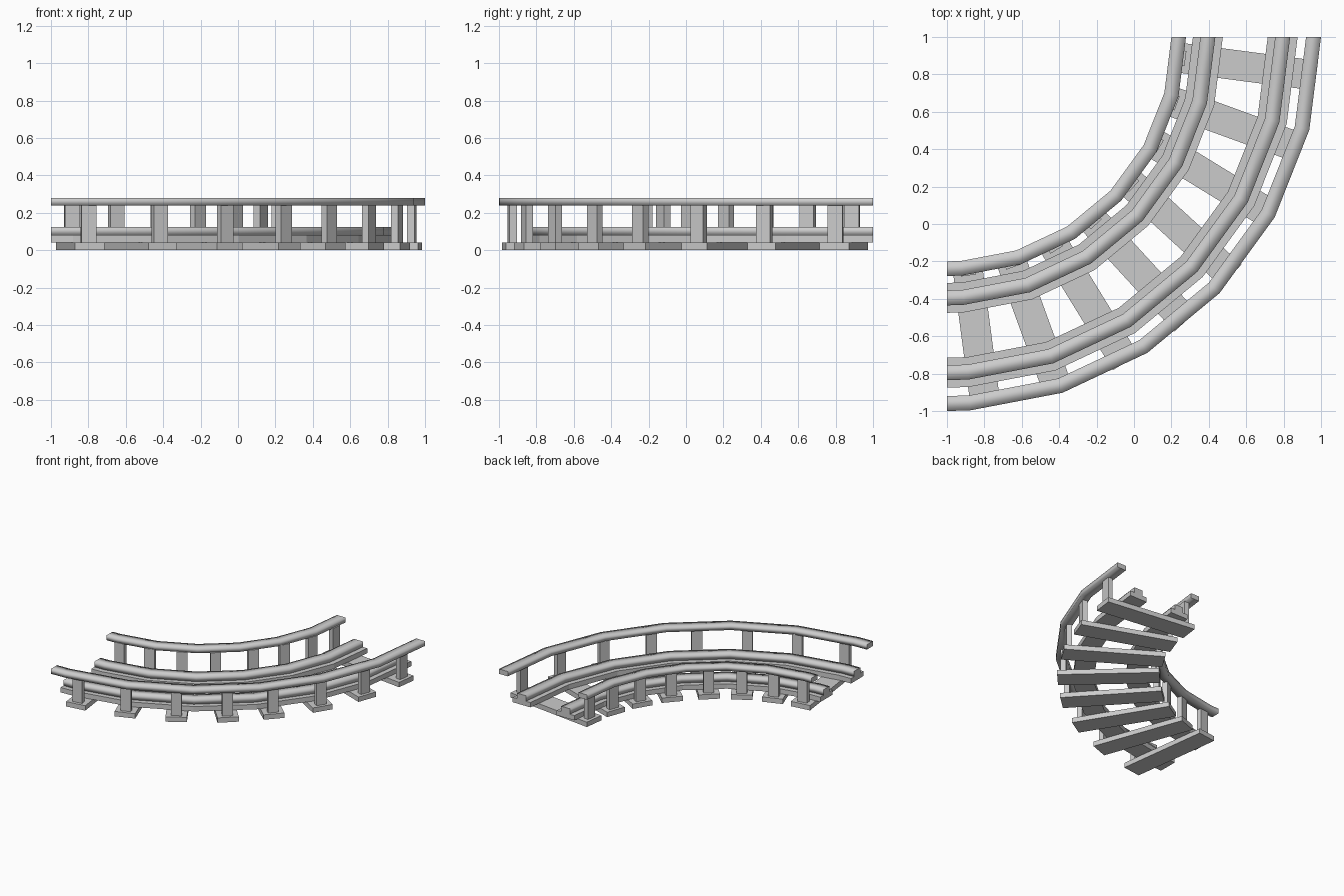
import bpy, bmesh
from math import sin, cos, radians

if "Cube" in bpy.data.objects:
    bpy.data.objects.remove(bpy.data.objects["Cube"])

CX, CY = -1.0, 1.0          # centre of the quarter turn
ANGLES = [0] + [3.6 + 14.4 * i for i in range(7)]


def at(r, deg):
    a = radians(deg)
    return CX + r * sin(a), CY - r * cos(a)


def finish(name, bm):
    bmesh.ops.recalc_face_normals(bm, faces=bm.faces)
    me = bpy.data.meshes.new(name)
    bm.to_mesh(me)
    bm.free()
    ob = bpy.data.objects.new(name, me)
    bpy.context.collection.objects.link(ob)
    return ob


def curved_bar(name, r0, r1, z0, z1, smooth):
    """Rectangular bar swept round the turn."""
    bm = bmesh.new()
    rings = []
    for a in ANGLES:
        rings.append([bm.verts.new((*at(r, a), z))
                      for r, z in ((r0, z0), (r1, z0), (r1, z1), (r0, z1))])
    for p, q in zip(rings, rings[1:]):
        for i in range(4):
            j = (i + 1) % 4
            f = bm.faces.new((p[i], p[j], q[j], q[i]))
            f.smooth = smooth
    for ring in (rings[0], rings[-1]):
        cap = bm.faces.new(ring)
        for e in cap.edges:
            e.smooth = False
    finish(name, bm)


def block(name, x, y, z0, z1, length, width, deg):
    """Box whose length points outward at the given angle."""
    bm = bmesh.new()
    bmesh.ops.create_cube(bm, size=1)
    bmesh.ops.scale(bm, vec=(width, length, z1 - z0), verts=bm.verts)
    ob = finish(name, bm)
    ob.location = (x, y, (z0 + z1) / 2)
    ob.rotation_euler.z = radians(deg)


# Rails: wide foot with a narrower rounded-looking head
for side, r in (("inner", 1.395), ("outer", 1.795)):
    curved_bar(side + "_rail_foot", r - 0.08, r + 0.08, 0.04, 0.08, False)
    curved_bar(side + "_rail_head", r - 0.04, r + 0.04, 0.08, 0.125, True)

# Handrails
curved_bar("inner_handrail", 1.2, 1.278, 0.24, 0.28, True)
curved_bar("outer_handrail", 1.92, 2.0, 0.24, 0.28, True)

# Sleepers with a post at each end
tilts = [7.5, 20, 31.5, 42.5]
tilts += [90 - t for t in reversed(tilts)]
for i, t in enumerate(tilts):
    x, y = at(1.6, 11.25 * (i + 0.5))
    block(f"sleeper_{i + 1}", x, y, 0, 0.04, 0.77, 0.16, t)
    for side, d in (("inner", -0.34), ("outer", 0.34)):
        px = x + d * sin(radians(t))
        py = y - d * cos(radians(t))
        block(f"{side}_post_{i + 1}", px, py, 0.04, 0.245, 0.04, 0.08, t)
